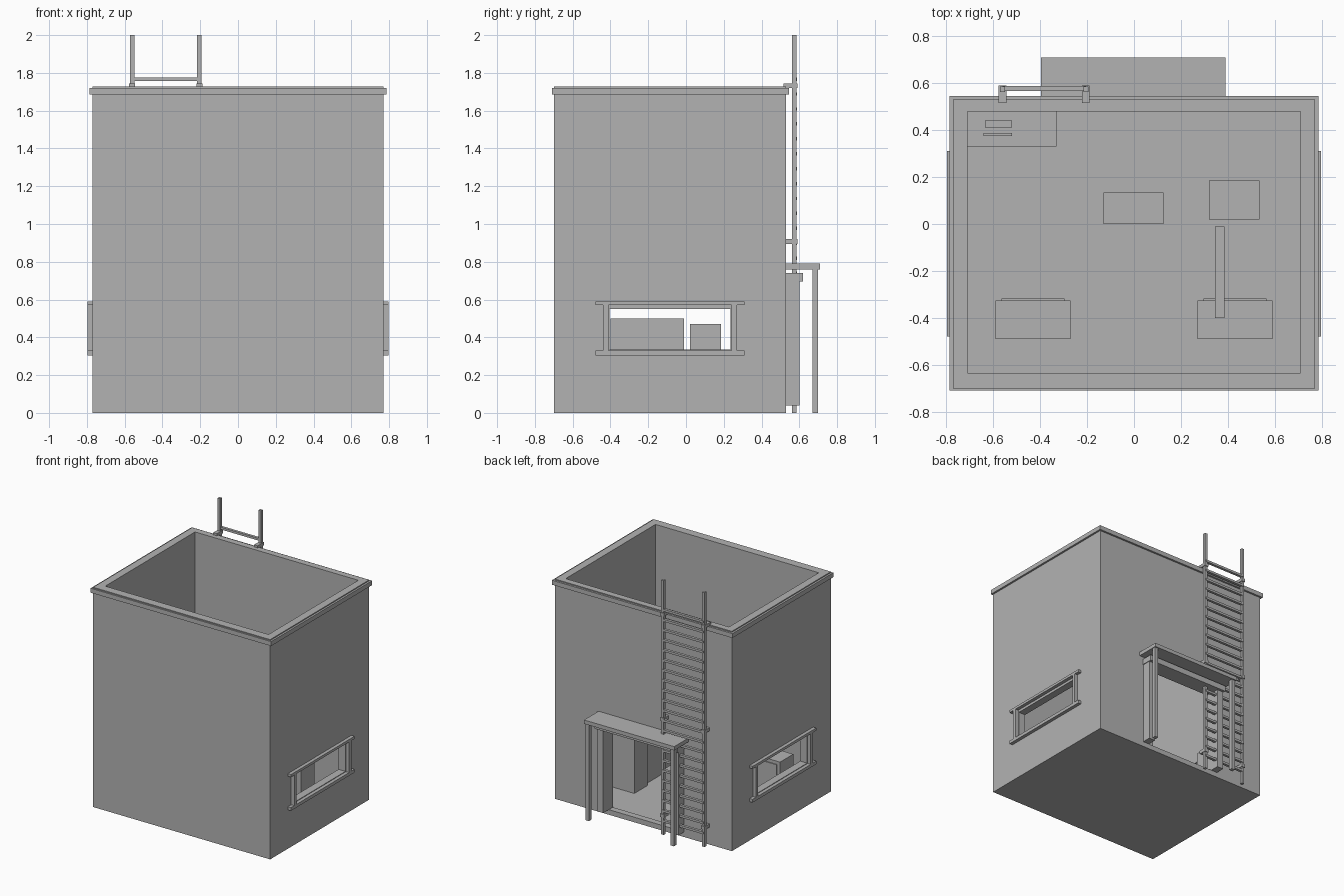
import bpy

if "Cube" in bpy.data.objects:
    bpy.data.objects.remove(bpy.data.objects["Cube"], do_unlink=True)

# Single plain grey
grey = bpy.data.materials.new("concrete_grey")
grey.use_nodes = True
COLOUR = (0.45, 0.45, 0.45, 1)
grey.diffuse_color = COLOUR
grey.node_tree.nodes["Principled BSDF"].inputs["Base Color"].default_value = COLOUR


def box(name, x, y, z):
    """Box spanning the (low, high) range on each axis."""
    spans = (x, y, z)
    bpy.ops.mesh.primitive_cube_add(size=1)
    ob = bpy.context.object
    ob.name = name
    for v in ob.data.vertices:
        for i, (low, high) in enumerate(spans):
            v.co[i] = high if v.co[i] > 0 else low
    ob.data.materials.append(grey)
    return ob


def cut(target, x, y, z):
    """Cut a box-shaped hole and discard the cutter."""
    cutter = box("cutter", x, y, z)
    cutter.hide_render = True
    mod = target.modifiers.new("cut", "BOOLEAN")
    mod.operation = "DIFFERENCE"
    mod.solver = "EXACT"
    mod.object = cutter
    bpy.context.view_layer.objects.active = target
    bpy.ops.object.modifier_apply(modifier=mod.name)
    bpy.data.objects.remove(cutter, do_unlink=True)


def around(c, half):
    return (c - half, c + half)


def sided(side, a, b):
    """Mirror an x range to the chosen side."""
    return tuple(sorted((side * a, side * b)))


IN_X, IN_Y = (-0.71, 0.71), (-0.635, 0.48)
FLOOR = 0.03
BACK = 0.53

# Open-topped shell with windows on both sides and a rear doorway
shell = box("walls", (-0.77, 0.77), (-0.70, BACK), (0, 1.728))
cut(shell, IN_X, IN_Y, (FLOOR, 2))
cut(shell, (-1, 1), (-0.405, 0.235), (0.335, 0.55))
cut(shell, (-0.30, 0.30), (0.4, 0.7), (FLOOR + 0.01, 0.70))

# Coping band round the top
coping = box("roof_coping", (-0.785, 0.785), (-0.71, 0.545), (1.685, 1.72))
cut(coping, (-0.76, 0.76), (-0.69, 0.52), (1.6, 1.8))

# Window surrounds
for side, word in ((1, "left"), (-1, "right")):
    x = sided(side, 0.765, 0.797)
    box(f"{word}_window_head", x, (-0.48, 0.31), (0.57, 0.59))
    box(f"{word}_window_sill", x, (-0.48, 0.31), (0.305, 0.33))
    for y in (-0.425, 0.255):
        box(f"{word}_window_post", x, around(y, 0.014), (0.33, 0.57))

# Doorway surround and canopy
box("canopy", (-0.395, 0.39), (BACK, 0.71), (0.76, 0.79))
box("door_lintel", (-0.36, 0.36), (BACK, 0.62), (0.695, 0.74))
for side in (1, -1):
    box("door_jamb", sided(side, 0.30, 0.355), (BACK, 0.60), (0.04, 0.695))
    box("canopy_post", sided(side, 0.355, 0.385), (0.67, 0.70), (0, 0.76))

# Ladder up the rear wall
RAILS = (-0.56, -0.205)
for x in RAILS:
    box("ladder_rail", around(x, 0.011), (0.562, 0.585), (0, 2))
    box("ladder_top_bracket", around(x, 0.016), (0.515, 0.59), (1.72, 1.745))
    for z in (0.15, 0.907):
        box("ladder_bracket", around(x, 0.016), (BACK, 0.59), around(z, 0.013))
for i in range(22):
    box("ladder_rung", RAILS, (0.567, 0.588), around(1.767 - 0.079 * i, 0.009))

# Low cabinets along the front wall
for x in (-0.43, 0.43):
    box("cabinet", around(x, 0.16), (-0.49, -0.325), (FLOOR, 0.325))
    box("cabinet_door", around(x, 0.135), (-0.325, -0.318), (0.06, 0.30))

# Free-standing furniture
box("partition_panel", (0.345, 0.385), (-0.40, -0.01), (FLOOR, 0.50))
box("tall_locker", (0.32, 0.535), (0.02, 0.185), (FLOOR, 0.47))
box("storage_crate", (-0.13, 0.125), (0, 0.135), (FLOOR, 0.24))

# Corner desk with equipment
box("corner_desk", (-0.71, -0.33), (0.33, 0.48), (FLOOR, 0.28))
box("desk_unit", (-0.635, -0.52), (0.41, 0.44), (0.28, 0.35))
box("desk_panel", (-0.64, -0.52), (0.375, 0.388), (0.28, 0.30))
